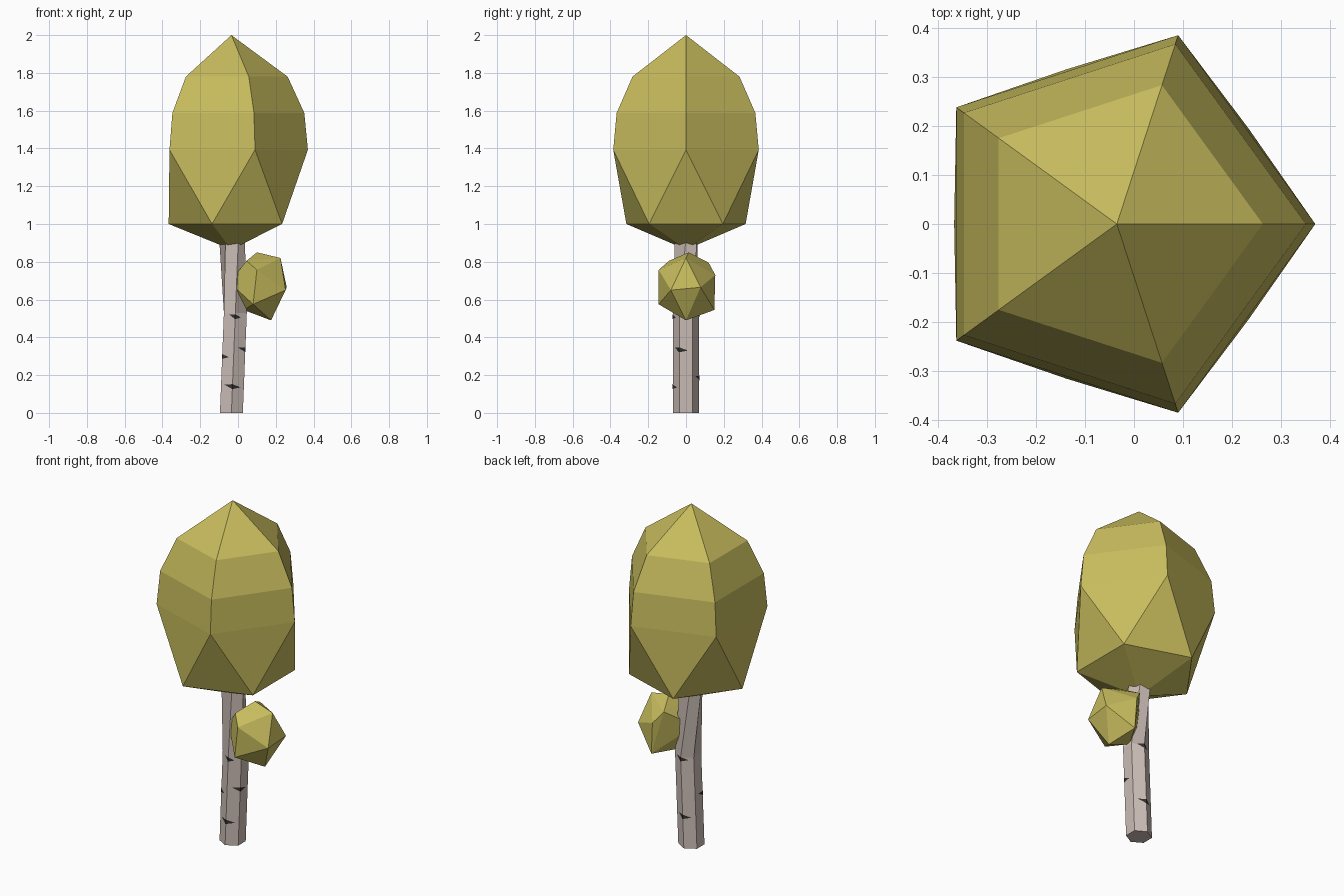
import bpy, bmesh
from math import cos, sin, radians
from mathutils import Vector

if "Cube" in bpy.data.objects:
    bpy.data.objects.remove(bpy.data.objects["Cube"])

AXIS_X = -0.035  # the tree axis sits slightly left of centre


def material(name, rgb):
    m = bpy.data.materials.new(name)
    m.diffuse_color = (*rgb, 1)
    m.use_nodes = True
    m.node_tree.nodes["Principled BSDF"].inputs["Base Color"].default_value = m.diffuse_color
    return m


leaf = material("leaf", (0.57, 0.50, 0.11))
bark = material("bark", (0.60, 0.51, 0.47))
dark = material("bark_mark", (0.03, 0.03, 0.03))


def finish(bm, name, mat):
    bmesh.ops.recalc_face_normals(bm, faces=bm.faces[:])
    me = bpy.data.meshes.new(name)
    bm.to_mesh(me)
    bm.free()
    me.materials.append(mat)
    ob = bpy.data.objects.new(name, me)
    bpy.context.collection.objects.link(ob)
    return ob


def ring(bm, n, r, z, start=0.0, cx=AXIS_X):
    return [bm.verts.new((cx + r * cos(radians(start + 360 * i / n)),
                          r * sin(radians(start + 360 * i / n)), z)) for i in range(n)]


def bridge(bm, a, b):
    for i in range(len(a)):
        j = (i + 1) % len(a)
        bm.faces.new((a[i], a[j], b[j], b[i]))


def fan(bm, loop, tip):
    for i in range(len(loop)):
        bm.faces.new((loop[i], loop[(i + 1) % len(loop)], tip))


# Crown: five-sided tapered dome over a half-turned lower ring
bm = bmesh.new()
low = ring(bm, 5, 0.332, 1.0, 36)
rings = [ring(bm, 5, r, z) for r, z in ((0.405, 1.393), (0.386, 1.588), (0.298, 1.78))]
for a, b in zip(rings, rings[1:]):
    bridge(bm, a, b)
fan(bm, rings[-1], bm.verts.new((AXIS_X, 0, 2.0)))
fan(bm, low, bm.verts.new((AXIS_X, 0, 0.865)))
for i in range(5):
    j = (i + 1) % 5
    bm.faces.new((rings[0][i], rings[0][j], low[i]))
    bm.faces.new((low[i], rings[0][j], low[j]))
finish(bm, "crown", leaf)

# Trunk: hexagonal, bent to the right, twisted towards the top
bm = bmesh.new()
base = ring(bm, 6, 0.07, 0.0, 30)
mid = ring(bm, 6, 0.07, 0.53, 30, -0.014)
top = ring(bm, 6, 0.068, 0.93, 60, -0.032)
bridge(bm, base, mid)
bridge(bm, mid, top)
bm.faces.new(base)
bm.faces.new(top)
finish(bm, "trunk", bark)

# Bark marks: thin diamonds folded over the trunk's corner edges
bm = bmesh.new()
for ang, z, reach in ((270, 0.14, 0.7), (270, 0.51, 0.5), (330, 0.335, 0.65),
                      (210, 0.30, 0.6), (90, 0.185, 0.65), (90, 0.52, 0.6)):
    def corner(step, h):
        t = radians(ang + 60 * step)
        return Vector((AXIS_X + 0.021 * h / 0.53 + 0.072 * cos(t), 0.072 * sin(t), h))
    left = corner(0, z + 0.01).lerp(corner(-1, z + 0.01), reach)
    right = corner(0, z - 0.005).lerp(corner(1, z - 0.005), reach)
    l, r, u, d = (bm.verts.new(p) for p in
                  (left, right, corner(0, z + 0.012), corner(0, z - 0.014)))
    bm.faces.new((l, d, u))
    bm.faces.new((d, r, u))
finish(bm, "bark_marks", dark)

# Side tuft: irregular faceted ball with a point towards the trunk
bm = bmesh.new()
for p in ((-0.045, -0.02, 0.69), (0.03, 0, 0.545), (0.10, 0.015, 0.85),
          (0.045, -0.09, 0.805), (0.06, 0.12, 0.795), (0.10, -0.145, 0.757),
          (0.08, -0.145, 0.575), (0.11, 0.155, 0.73), (0.12, 0.15, 0.545),
          (0.225, 0, 0.82), (0.252, -0.08, 0.65), (0.258, 0.077, 0.665),
          (0.175, 0, 0.49)):
    bm.verts.new(p)
bmesh.ops.convex_hull(bm, input=bm.verts[:])
finish(bm, "side_tuft", leaf)
